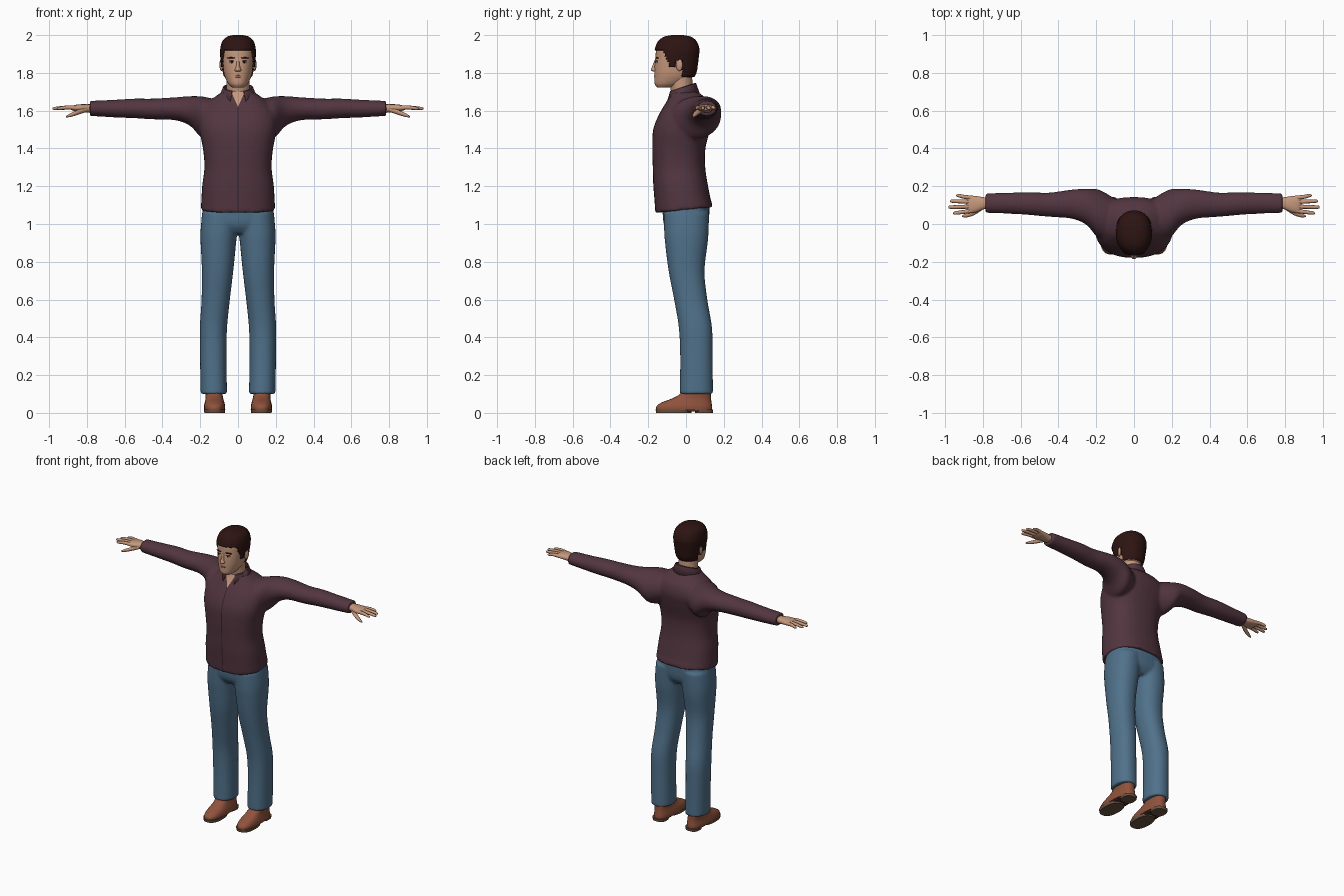
import bpy, bmesh, math
from mathutils import Vector, Matrix

cube = bpy.data.objects.get("Cube")
if cube:
    bpy.data.objects.remove(cube, do_unlink=True)


def material(name, r, g, b):
    m = bpy.data.materials.new(name)
    m.use_nodes = True
    m.diffuse_color = (r, g, b, 1)
    m.node_tree.nodes["Principled BSDF"].inputs["Base Color"].default_value = (r, g, b, 1)
    return m


SHIRT = material("plum shirt", .085, .036, .050)
SEAM = material("dark plum seam", .035, .015, .021)
DENIM = material("blue denim", .080, .165, .255)
SKIN = material("skin", .56, .31, .20)
HAIR = material("dark brown hair", .026, .007, .006)
LEATHER = material("brown leather", .28, .085, .045)
SOLE = material("sole brown", .15, .085, .055)
ARCH = material("dark arch", .06, .03, .022)
LIPS = material("lips", .38, .16, .12)
WHITE = material("eye white", .60, .55, .50)


def smooth_rows(rows, steps):
    """Catmull-Rom interpolation of the cross-section table."""
    out = []
    for i in range(len(rows) - 1):
        p = [rows[max(i - 1, 0)], rows[i], rows[i + 1], rows[min(i + 2, len(rows) - 1)]]
        for k in range(steps):
            u = k / steps
            out.append([b + .5 * u * (c - a + u * (2 * a - 5 * b + 4 * c - d
                        + u * (3 * (b - c) + d - a))) for a, b, c, d in zip(*p)])
    return out + [list(rows[-1])]


def loft(bm, rows, axis="Z", side=1, power=2.2, seg=32, steps=4):
    """Skin rows of (position, centre a, centre b, radius a, radius b)."""
    def sup(v):
        return math.copysign(abs(v) ** (2 / power), v)
    rings = []
    for t, ca, cb, ra, rb in smooth_rows(rows, steps):
        ring = []
        for k in range(seg):
            ang = math.tau * k / seg
            a, b = ca + ra * sup(math.cos(ang)), cb + rb * sup(math.sin(ang))
            x, y, z = (a, b, t) if axis == "Z" else (t, a, b)
            ring.append(bm.verts.new((side * x, y, z)))
        rings.append(ring)
    for lo, hi in zip(rings, rings[1:]):
        for k in range(seg):
            j = (k + 1) % seg
            bm.faces.new((lo[k], lo[j], hi[j], hi[k]))
    bm.faces.new(rings[0])
    bm.faces.new(rings[-1])


def blob(bm, centre, size, yaw=0):
    """Small ellipsoid."""
    mat = Matrix.Translation(centre) @ Matrix.Rotation(yaw, 4, "Z") @ Matrix.Diagonal((*size, 1))
    bmesh.ops.create_uvsphere(bm, u_segments=16, v_segments=10, radius=1, matrix=mat)


def finish(bm, name, *mats, voxel=0, thick=0, angle=50):
    bmesh.ops.recalc_face_normals(bm, faces=bm.faces)
    mesh = bpy.data.meshes.new(name)
    bm.to_mesh(mesh)
    bm.free()
    obj = bpy.data.objects.new(name, mesh)
    bpy.context.collection.objects.link(obj)
    if voxel:
        rm = obj.modifiers.new("fuse", "REMESH")
        rm.mode, rm.voxel_size = "VOXEL", voxel
        sm = obj.modifiers.new("soften", "SMOOTH")
        sm.factor, sm.iterations = .5, 6
        bpy.context.view_layer.update()
        graph = bpy.context.evaluated_depsgraph_get()
        obj.data = bpy.data.meshes.new_from_object(obj.evaluated_get(graph))
        obj.modifiers.clear()
        obj.data.name = name
    if thick:
        so = obj.modifiers.new("thickness", "SOLIDIFY")
        so.thickness, so.offset = thick, -1
    obj.data.materials.clear()
    for m in mats:
        obj.data.materials.append(m)
    obj.data.polygons.foreach_set("use_smooth", [True] * len(obj.data.polygons))
    obj.data.set_sharp_from_angle(angle=math.radians(angle))
    return obj


# Shirt: torso and sleeves fused into one skin
bm = bmesh.new()
loft(bm, [(1.075, 0, -.01, .197, .152), (1.2, 0, -.028, .19, .145), (1.3, 0, -.037, .178, .139),
          (1.4, 0, -.038, .186, .141), (1.5, 0, -.023, .205, .151), (1.58, 0, 0, .205, .143),
          (1.64, 0, .01, .165, .118), (1.675, 0, .003, .12, .092), (1.71, 0, -.015, .07, .062)], power=2.4)
for v in bm.verts:
    if v.co.z < 1.1:
        v.co.z += .1 * v.co.y
for s in (1, -1):
    loft(bm, [(.08, .02, 1.57, .1, .08), (.18, .05, 1.562, .13, .112), (.25, .09, 1.597, .096, .08),
              (.33, .105, 1.61, .077, .061), (.45, .102, 1.609, .064, .055), (.55, .108, 1.612, .061, .052),
              (.65, .11, 1.611, .056, .047), (.785, .11, 1.612, .052, .04)], "X", s, 2)
shirt = finish(bm, "shirt", SHIRT, SEAM, SKIN, voxel=.009)

# Open neck and button placket cut into the shirt front
SLOPE, APEX, SEAM_W = .45, 1.62, .003
bm = bmesh.new()
bm.from_mesh(shirt.data)
cuts = [((s * SEAM_W, 0, 0), (1, 0, 0)) for s in (1, -1)]
cuts += [((0, 0, APEX), (1, 0, s * SLOPE)) for s in (1, -1)]
for co, no in cuts:
    near = [f for f in bm.faces if f.calc_center_median().y < -.03 and abs(f.calc_center_median().x) < .09]
    geom = set(near) | {e for f in near for e in f.edges} | {v for f in near for v in f.verts}
    bmesh.ops.bisect_plane(bm, geom=list(geom), plane_co=co, plane_no=Vector(no).normalized())
for f in bm.faces:
    c = f.calc_center_median()
    if c.y < -.03 and f.normal.z > -.5:
        if abs(c.x) < (c.z - APEX) * SLOPE:
            f.material_index = 2
        elif abs(c.x) < SEAM_W:
            f.material_index = 1
bm.to_mesh(shirt.data)
bm.free()

# Folded collar, open at the front
bm = bmesh.new()
N, grid = 40, []
for i in range(N + 1):
    a = math.radians(24 + 312 * i / N)
    top = 1.725 - .022 * math.cos(a)
    grid.append([bm.verts.new((rx * math.sin(a), -.018 - ry * math.cos(a), top - dz))
                 for rx, ry, dz in ((.070, .062, .05), (.074, .066, 0), (.080, .072, .002), (.103, .092, .06))])
for p, q in zip(grid, grid[1:]):
    for k in range(3):
        bm.faces.new((p[k], q[k], q[k + 1], p[k + 1]))
finish(bm, "collar", SHIRT, thick=.005)

# Jeans: hips and legs fused
bm = bmesh.new()
loft(bm, [(.95, 0, 0, .17, .085), (1, 0, 0, .192, .118), (1.1, 0, 0, .185, .125)], power=2.4)
for s in (1, -1):
    loft(bm, [(.1, .128, .055, .07, .088), (.3, .131, .055, .07, .086), (.45, .13, .05, .072, .088),
              (.6, .118, .025, .075, .088), (.75, .108, .003, .083, .095), (.9, .104, .002, .094, .113),
              (.97, .1, .002, .098, .118), (1.06, .09, .002, .1, .12)], "Z", s)
finish(bm, "jeans", DENIM, voxel=.008)

# Hands
for s, word in ((1, "left"), (-1, "right")):
    bm = bmesh.new()
    loft(bm, [(.75, .11, 1.612, .03, .024), (.79, .11, 1.612, .031, .022), (.83, .105, 1.614, .042, .02),
              (.865, .104, 1.614, .046, .016), (.885, .104, 1.613, .04, .009)], "X", s, 2.3, 24)
    for y0, y1, tip in ((.070, .058, .957), (.093, .089, .982), (.116, .121, .972), (.138, .150, .94)):
        loft(bm, [(.855, y0, 1.614, .0115, .012), (.9, (y0 + y1) / 2, 1.617, .0105, .0105),
                  (tip - .012, y1, 1.612, .009, .008), (tip, y1, 1.611, .003, .003)], "X", s, 2, 12)
    loft(bm, [(.80, .088, 1.606, .012, .012), (.845, .062, 1.592, .015, .013),
              (.885, .046, 1.577, .011, .010), (.91, .041, 1.568, .004, .004)], "X", s, 2, 12)
    finish(bm, word + "_hand", SKIN)

# Shoes
for s, word in ((1, "left"), (-1, "right")):
    bm = bmesh.new()
    loft(bm, [(.016, .124, -.01, .055, .148), (.035, .124, -.009, .056, .147), (.055, .124, .003, .052, .132),
              (.075, .125, .028, .047, .105), (.1, .127, .05, .045, .082), (.13, .127, .055, .043, .075)],
         "Z", s, 2.5)
    finish(bm, word + "_shoe", LEATHER)
    bm = bmesh.new()
    loft(bm, [(0, .124, -.065, .054, .093), (.018, .124, -.065, .057, .096)], "Z", s, 2.4, steps=1)
    loft(bm, [(0, .124, .095, .045, .047), (.018, .124, .095, .048, .049)], "Z", s, 2.6, steps=1)
    finish(bm, word + "_sole", SOLE, angle=40)
    bm = bmesh.new()
    loft(bm, [(.008, .124, .035, .044, .06), (.022, .124, .035, .046, .06)], "Z", s, 3, steps=1)
    finish(bm, word + "_sole_arch", ARCH, angle=40)

# Head, neck, ears and nose
head = [(1.722, -.112, .03, .04), (1.74, -.092, .05, .073), (1.77, -.07, .066, .097), (1.80, -.061, .075, .106),
        (1.84, -.057, .08, .109), (1.88, -.052, .084, .109), (1.92, -.049, .084, .109),
        (1.96, -.048, .072, .092), (1.982, -.047, .047, .061), (1.99, -.047, .015, .02)]
bm = bmesh.new()
loft(bm, [(z, 0, cy, rx, ry) for z, cy, rx, ry in head], power=2.2, seg=48, steps=5)
finish(bm, "head", SKIN)
bm = bmesh.new()
loft(bm, [(1.64, 0, -.015, .068, .06), (1.71, 0, -.022, .062, .059), (1.8, 0, -.035, .06, .066)], power=2)
finish(bm, "neck", SKIN)
bm = bmesh.new()
loft(bm, [(1.807, 0, -.16, .010, .012), (1.814, 0, -.164, .018, .021), (1.828, 0, -.163, .012, .019),
          (1.85, 0, -.16, .008, .013), (1.875, 0, -.158, .007, .005)], power=2, seg=16)
finish(bm, "nose", SKIN)
bm = bmesh.new()
for s in (1, -1):
    blob(bm, (s * .088, -.035, 1.842), (.009, .018, .032), s * -.35)
finish(bm, "ears", SKIN)


# Hair: offset shell trimmed along a hairline
def hairline(y):
    if y < -.125:
        return 1.922
    if y < -.09:
        return 1.922 - (y + .125) * 2
    if y < -.058:
        return 1.832
    return 1.868 if y < -.018 else 1.775


bm = bmesh.new()
loft(bm, [(z + (z - 1.72) * .037, 0, cy + .002, rx + .010, ry + .009) for z, cy, rx, ry in head],
     power=2.2, seg=72, steps=6)
bald = [f for f in bm.faces if f.calc_center_median().z < hairline(f.calc_center_median().y)]
bmesh.ops.delete(bm, geom=bald, context="FACES")
finish(bm, "hair", HAIR, thick=.012)

# Face details
eyes, irises, brows, lips = (bmesh.new() for _ in range(4))
for s in (1, -1):
    blob(eyes, (s * .034, -.156, 1.857), (.014, .004, .006), s * .2)
    blob(irises, (s * .033, -.159, 1.857), (.006, .003, .006), s * .2)
    blob(irises, (s * .034, -.156, 1.863), (.016, .006, .002), s * .2)
    blob(brows, (s * .037, -.154, 1.879), (.022, .006, .004), s * .25)
blob(lips, (0, -.165, 1.785), (.021, .005, .003))
blob(lips, (0, -.164, 1.779), (.018, .005, .004))
finish(eyes, "eyes", WHITE)
finish(irises, "irises_and_lashes", HAIR)
finish(brows, "eyebrows", HAIR)
finish(lips, "mouth", LIPS)
